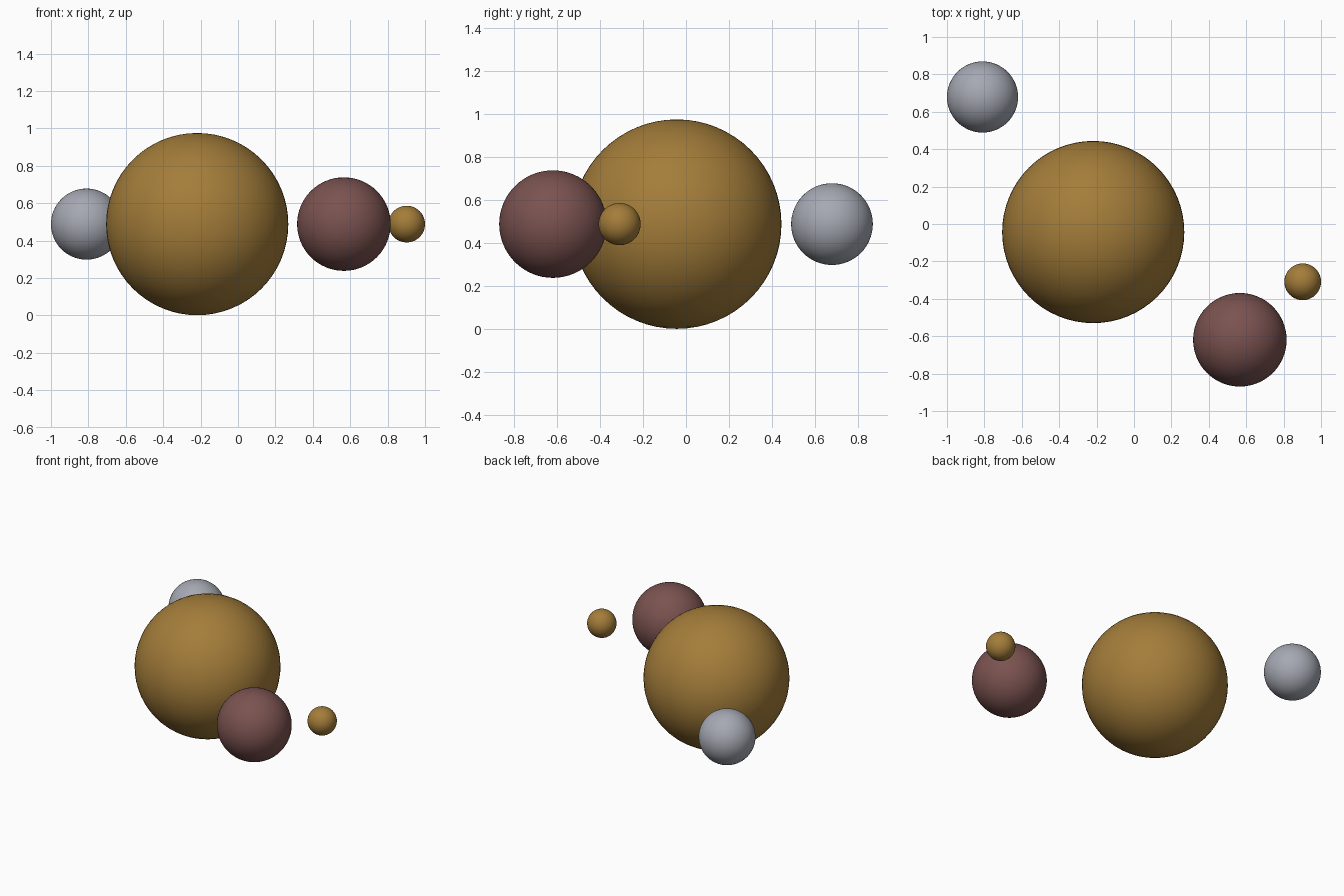
import bpy

cube = bpy.data.objects.get("Cube")
if cube:
    bpy.data.objects.remove(cube, do_unlink=True)


def make_material(name, rgb):
    mat = bpy.data.materials.new(name)
    mat.use_nodes = True
    colour = (*rgb, 1.0)
    mat.diffuse_color = colour
    bsdf = next(n for n in mat.node_tree.nodes if n.type == "BSDF_PRINCIPLED")
    bsdf.inputs["Base Color"].default_value = colour
    return mat


gold = make_material("ochre gold", (0.37, 0.205, 0.042))
maroon = make_material("dusty maroon", (0.195, 0.085, 0.08))
grey = make_material("cool grey", (0.38, 0.395, 0.45))

CENTRE_Z = 0.488


def make_ball(name, x, y, radius, mat):
    bpy.ops.mesh.primitive_uv_sphere_add(
        segments=64, ring_count=32, radius=radius, location=(x, y, CENTRE_Z))
    ball = bpy.context.object
    ball.name = name
    ball.data.materials.append(mat)
    bpy.ops.object.shade_smooth()


# Four floating balls, all centred at the same height
make_ball("large_ball", -0.218, -0.043, 0.487, gold)
make_ball("medium_ball", 0.566, -0.619, 0.25, maroon)
make_ball("back_ball", -0.81, 0.679, 0.19, grey)
make_ball("small_ball", 0.902, -0.309, 0.098, gold)
